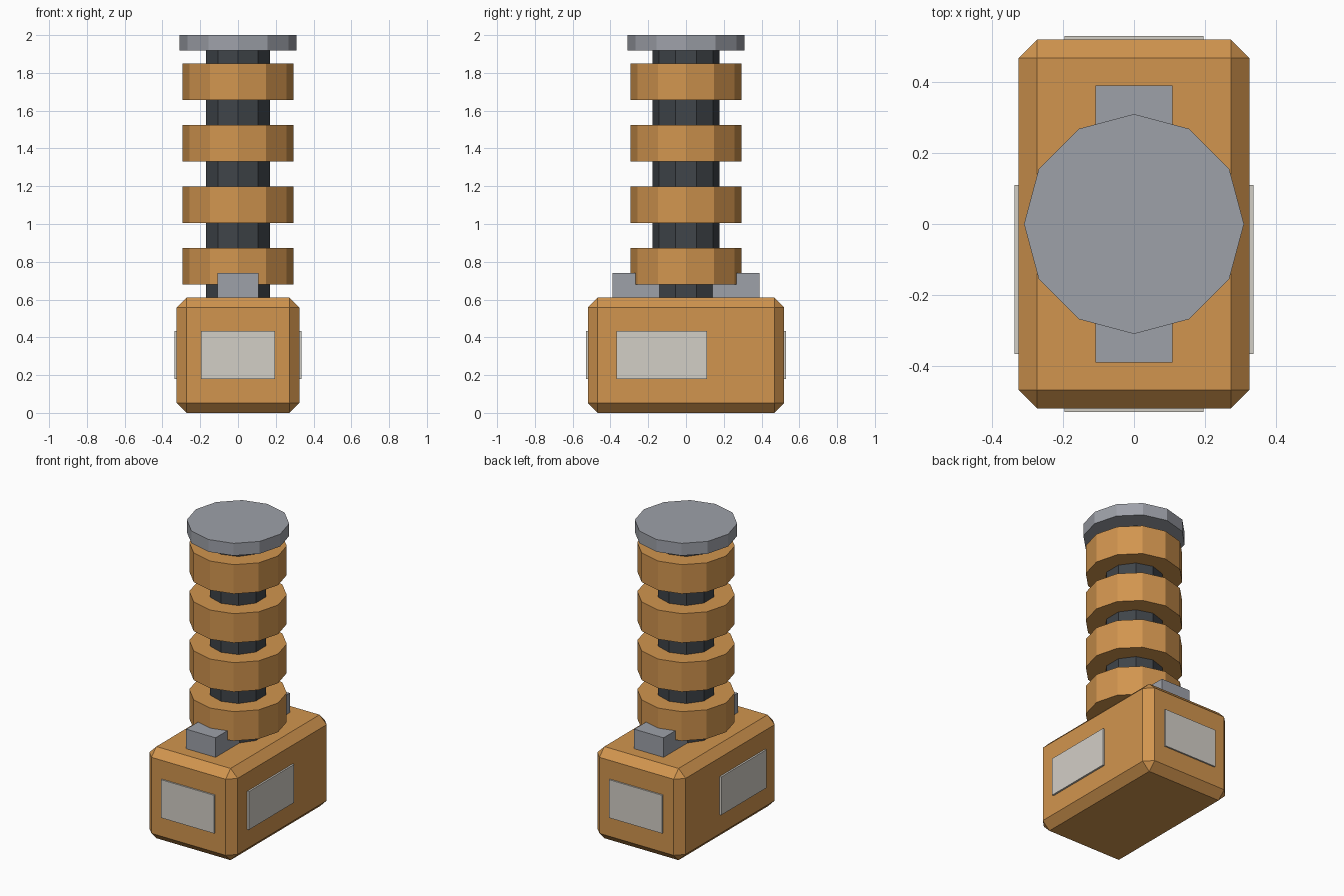
import bpy
import bmesh
import math
from mathutils import Matrix, Vector

cube = bpy.data.objects.get("Cube")
if cube:
    bpy.data.objects.remove(cube, do_unlink=True)


def material(name, r, g, b):
    mat = bpy.data.materials.new(name)
    mat.use_nodes = True
    mat.diffuse_color = (r, g, b, 1)
    mat.node_tree.nodes["Principled BSDF"].inputs["Base Color"].default_value = (r, g, b, 1)
    return mat


orange = material("orange", 0.64, 0.30, 0.077)
steel = material("steel grey", 0.34, 0.355, 0.395)
pale = material("pale panel", 0.65, 0.62, 0.565)
dark = material("dark rubber", 0.05, 0.058, 0.067)


def finish(name, bm, mat):
    mesh = bpy.data.meshes.new(name)
    bm.to_mesh(mesh)
    bm.free()
    mesh.materials.append(mat)
    obj = bpy.data.objects.new(name, mesh)
    bpy.context.collection.objects.link(obj)
    return obj


def box(name, low, high, mat, chamfer=0):
    low, high = Vector(low), Vector(high)
    bm = bmesh.new()
    bmesh.ops.create_cube(bm, size=1, matrix=Matrix.Translation((low + high) / 2)
                          @ Matrix.Diagonal((*(high - low), 1)))
    if chamfer:
        bmesh.ops.bevel(bm, geom=bm.edges[:], offset=chamfer, segments=1,
                        profile=0.5, affect='EDGES')
    return finish(name, bm, mat)


def prism(name, sides, radius, bottom, top, mat):
    # A corner of the outline always points along the y axis
    bm = bmesh.new()
    bmesh.ops.create_cone(bm, cap_ends=True, segments=sides, radius1=radius,
                          radius2=radius, depth=top - bottom,
                          matrix=Matrix.Translation((0, 0, (bottom + top) / 2)))
    corner = max(bm.verts, key=lambda v: v.co.y).co
    turn = math.pi / 2 - math.atan2(corner.y, corner.x)
    bmesh.ops.rotate(bm, verts=bm.verts[:], matrix=Matrix.Rotation(turn, 3, 'Z'))
    return finish(name, bm, mat)


# Chamfered hammer-like base block
half_x, half_y, block_top = 0.325, 0.52, 0.61
box("base_block", (-half_x, -half_y, 0), (half_x, half_y, block_top), orange, 0.052)

# Handle core, grip rings and end cap
prism("handle_core", 10, 0.178, block_top - 0.02, 1.93, dark)
for i in range(4):
    middle = 0.776 + i * 0.326
    prism(f"grip_ring_{i + 1}", 12, 0.295, middle - 0.097, middle + 0.097, orange)
prism("end_cap", 12, 0.31, 1.918, 2, steel)

# Brackets and inset panels on opposite sides
panel_low, panel_high = 0.18, 0.434
for side, end, flank in ((-1, "front", "right"), (1, "back", "left")):
    y = sorted((side * 0.14, side * 0.39))
    box(f"{end}_bracket", (-0.108, y[0], block_top - 0.01), (0.108, y[1], 0.74), steel)

    y = sorted((side * (half_y - 0.01), side * (half_y + 0.01)))
    box(f"{end}_panel", (-0.196, y[0], panel_low), (0.196, y[1], panel_high), pale)

    x = sorted((side * (half_x - 0.01), side * (half_x + 0.012)))
    box(f"{flank}_panel", (x[0], -0.367, panel_low), (x[1], 0.11, panel_high), pale)
